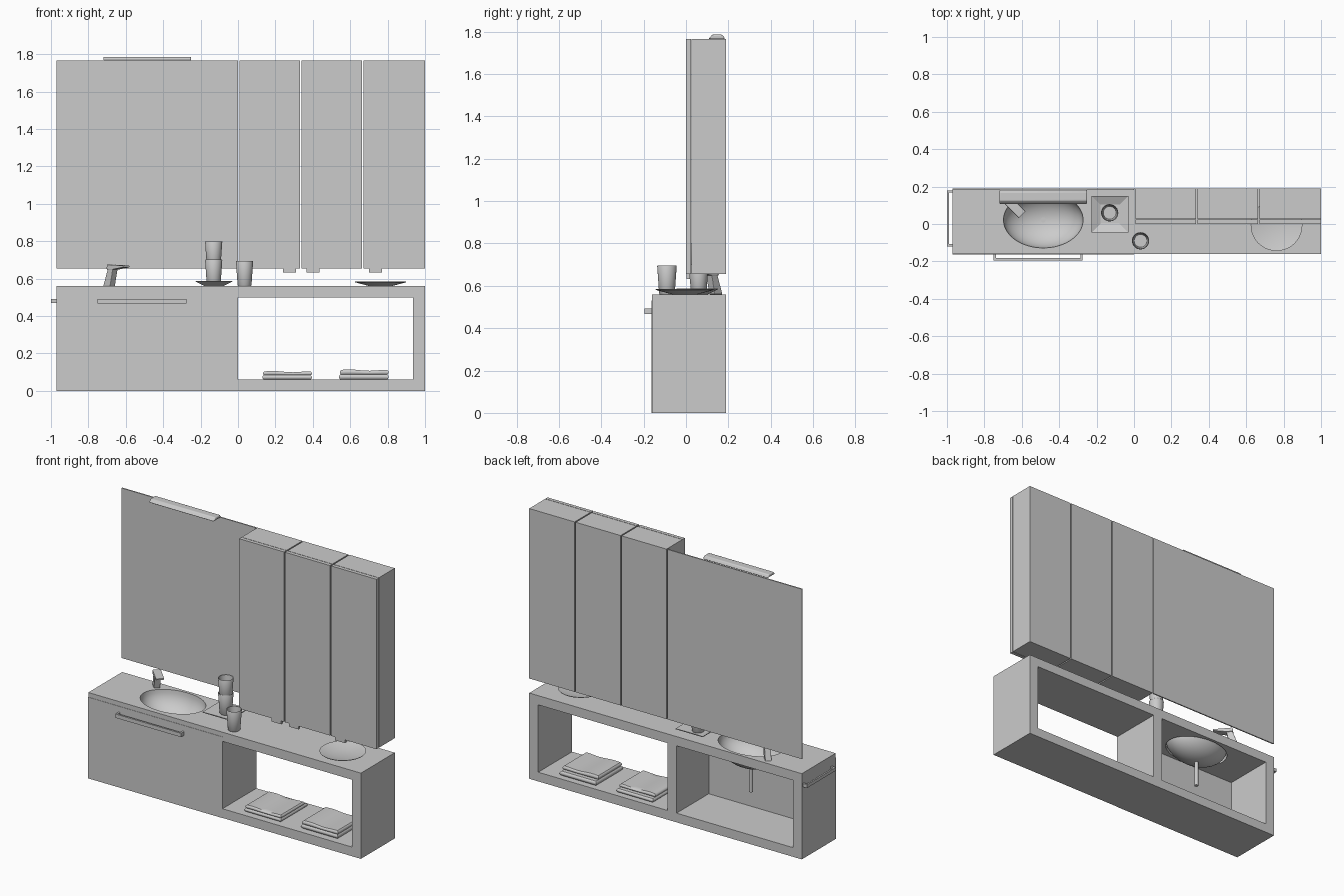
import bpy, bmesh, math
from mathutils import Matrix, Vector

if "Cube" in bpy.data.objects:
    bpy.data.objects.remove(bpy.data.objects["Cube"])


def finish(name, bm, bevel=0, segs=2, smooth=False):
    bmesh.ops.recalc_face_normals(bm, faces=bm.faces)
    me = bpy.data.meshes.new(name)
    bm.to_mesh(me)
    bm.free()
    ob = bpy.data.objects.new(name, me)
    bpy.context.collection.objects.link(ob)
    if bevel:
        m = ob.modifiers.new("bevel", 'BEVEL')
        m.width, m.segments = bevel, segs
    if smooth:
        bpy.ops.object.select_all(action='DESELECT')
        bpy.context.view_layer.objects.active = ob
        ob.select_set(True)
        bpy.ops.object.shade_smooth_by_angle(angle=math.radians(35))
    return ob


def box(name, x0, x1, y0, y1, z0, z1, bevel=0):
    bm = bmesh.new()
    bmesh.ops.create_cube(bm, size=1, matrix=Matrix.Translation(
        ((x0 + x1) / 2, (y0 + y1) / 2, (z0 + z1) / 2))
        @ Matrix.Diagonal((x1 - x0, y1 - y0, z1 - z0, 1)))
    return finish(name, bm, bevel)


def lathe(name, profile, centre, n=40, sx=1, sy=1, turn=0, smooth=True):
    bm = bmesh.new()
    rings = []
    for r, z in profile:
        rings.append([bm.verts.new((
            centre[0] + sx * r * math.cos(turn + 2 * math.pi * i / n),
            centre[1] + sy * r * math.sin(turn + 2 * math.pi * i / n),
            centre[2] + z)) for i in range(n)])
    for a, b in zip(rings, rings[1:]):
        for i in range(n):
            j = (i + 1) % n
            bm.faces.new((a[i], a[j], b[j], b[i]))
    bmesh.ops.remove_doubles(bm, verts=bm.verts, dist=1e-5)
    return finish(name, bm, smooth=smooth)


def extrude(name, pts, width, mat, bevel=0, segs=2, smooth=False):
    """Outline in local (u, w), thickened along local v, placed by mat."""
    bm = bmesh.new()
    f = bm.faces.new([bm.verts.new((u, -width / 2, w)) for u, w in pts])
    new = bmesh.ops.extrude_face_region(bm, geom=[f])["geom"]
    bmesh.ops.translate(bm, vec=(0, width, 0),
                        verts=[v for v in new if isinstance(v, bmesh.types.BMVert)])
    bm.transform(mat)
    return finish(name, bm, bevel, segs, smooth)


# vanity carcass: open at the back, shelf bay open both ways
L, R, F, B, T = -0.97, 1.0, -0.16, 0.19, 0.065
SINK = (-0.485, 0.022)
box("bottom_panel", L, R, F, B, 0, 0.06)
counter = box("countertop", L, R, F, B, 0.50, 0.56)
for name, x in (("left_side", L), ("divider", -T), ("right_side", R - T)):
    box(name, x, x + T, F, B, 0.06, 0.50)
box("cabinet_front", L, 0.0, F - 0.002, F + 0.018, 0.0, 0.53)

# oval hole in the countertop
cutter = lathe("sink_cutter", [(0, -0.1), (1, -0.1), (1, 0.1), (0, 0.1)],
               (*SINK, 0.54), 64, 0.213, 0.15, smooth=False)
cutter.hide_render = True
cutter.hide_viewport = True
cut = counter.modifiers.new("sink_hole", 'BOOLEAN')
cut.object, cut.operation, cut.solver = cutter, 'DIFFERENCE', 'EXACT'

# oval basin with drain and waste pipe
inner = [(math.cos(a), -0.14 * math.sin(a))
         for a in [math.pi / 2 * i / 10 for i in range(11)]]
outer = [(r * 1.01, z - 0.006) for r, z in reversed(inner)]
lathe("basin", outer + [(1.01, 0)] + inner, (*SINK, 0.56), 64, 0.213, 0.15)
lathe("drain", [(0, -0.004), (0.014, -0.004), (0.014, 0.003), (0, 0.003)],
      (*SINK, 0.42), 24)
lathe("waste_pipe", [(0, 0), (0.013, 0), (0.013, 0.165), (0, 0.165)],
      (*SINK, 0.25), 24)

# tap: leaning body and flat spout, turned towards the basin
tap = Matrix.Translation((-0.69, 0.142, 0.56)) @ Matrix.Rotation(-math.pi / 4, 4, 'Z')
extrude("tap_body", [(-0.025, 0), (0.027, 0), (0.05, 0.1), (0.012, 0.1)], 0.038, tap, 0.003)
extrude("tap_spout", [(0.005, 0.09), (0.045, 0.088), (0.13, 0.10), (0.13, 0.11),
                      (0.01, 0.115)], 0.05, tap, 0.002)

# bar handle on the front and towel rail on the left side
box("handle_bar", -0.75, -0.275, -0.195, -0.183, 0.467, 0.492)
for x in (-0.75, -0.287):
    box("handle_end", x, x + 0.012, -0.185, F, 0.467, 0.492)
box("rail_bar", -1.0, -0.99, -0.12, 0.18, 0.47, 0.492)
for y in (-0.12, 0.168):
    box("rail_end", -0.992, L, y, y + 0.012, 0.47, 0.492)

# mirror and its lamp
box("mirror", L, 0.0, 0.182, 0.19, 0.655, 1.765)
to_x = Matrix.Translation((-0.485, 0, 0)) @ Matrix(((0, 1, 0, 0), (1, 0, 0, 0),
                                                     (0, 0, 1, 0), (0, 0, 0, 1)))
extrude("lamp", [(0.105, 1.766), (0.185, 1.766), (0.172, 1.786), (0.124, 1.786)],
        0.47, to_x, 0.006, 3, True)

# three tall wall cabinets with doors and small pulls
for x0, x1, pull in ((0.008, 0.332, 0.24), (0.34, 0.664, 0.365), (0.672, 1.0, 0.70)):
    box("wall_cabinet", x0, x1, 0.026, 0.19, 0.655, 1.765)
    box("wall_cabinet_door", x0, x1, 0.0, 0.023, 0.655, 1.765)
    box("door_pull", pull, pull + 0.07, 0.003, 0.02, 0.632, 0.66)

# tumblers: two stacked, one alone
cup = [(0, 0), (0.034, 0), (0.037, 0.004), (0.046, 0.133), (0.045, 0.135),
       (0.042, 0.133), (0.034, 0.01), (0, 0.01)]
for name, c in (("lower_cup", (-0.13, 0.06, 0.566)), ("upper_cup", (-0.13, 0.06, 0.664)),
                ("single_cup", (0.035, -0.09, 0.56))):
    lathe(name, cup, c)

# square tray under the stack and round dish on the right
q = math.sqrt(2)
lathe("square_tray", [(0, 0), (0.05 * q, 0), (0.098 * q, 0.024), (0.098 * q, 0.028),
                      (0.05 * q, 0.006), (0, 0.006)],
      (-0.128, 0.053, 0.56), 4, turn=math.pi / 4, smooth=False)
lathe("round_dish", [(0, 0), (0.06, 0), (0.135, 0.02), (0.138, 0.024), (0.13, 0.022),
                     (0.06, 0.006), (0, 0.006)], (0.762, -0.006, 0.56), 48)


# folded towels: two soft layers with a gentle wave along the top
def towel_layer(name, x0, x1, y0, y1, z0, z1, wave):
    bm = bmesh.new()
    bmesh.ops.create_cube(bm, size=1)
    bmesh.ops.subdivide_edges(bm, edges=bm.edges, cuts=7, use_grid_fill=True)
    for v in bm.verts:
        # superellipse cross-section rounds the folded edges
        w = 1 - 0.06 * (abs(v.co.z) * 2) ** 2
        x = (x0 + x1) / 2 + v.co.x * (x1 - x0) * w
        y = (y0 + y1) / 2 + v.co.y * (y1 - y0) * w
        z = z0 + (v.co.z + 0.5) * (z1 - z0)
        if wave:
            t = v.co.x + 0.5
            z += wave * (v.co.z + 0.5) * (math.sin(t * 8) - t)
        v.co = Vector((x, y, z))
    finish(name, bm, smooth=True)


for tx, h in ((0.13, 0.044), (0.54, 0.052)):
    towel_layer("towel_bottom", tx, tx + 0.265, -0.12, 0.155, 0.06, 0.06 + h * 0.55, 0)
    towel_layer("towel_top", tx + 0.004, tx + 0.265, -0.118, 0.125,
                0.06 + h * 0.5, 0.06 + h, 0.003)
